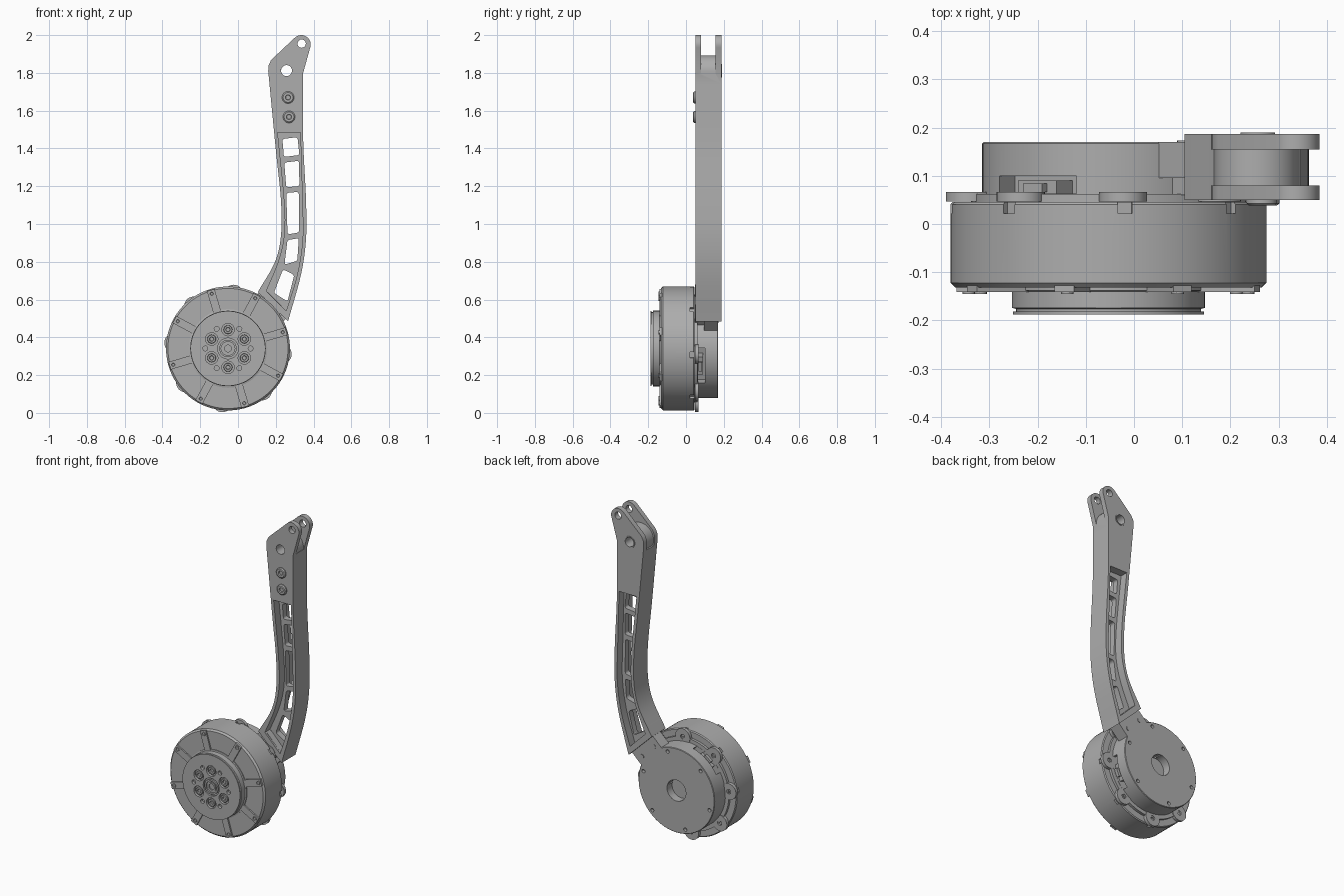
import bpy, bmesh, math
from mathutils import Matrix, Vector

if "Cube" in bpy.data.objects:
    bpy.data.objects.remove(bpy.data.objects["Cube"])

grey = bpy.data.materials.new("machined_grey")
grey.use_nodes = True
grey.diffuse_color = (0.42, 0.42, 0.42, 1)
grey.node_tree.nodes["Principled BSDF"].inputs["Base Color"].default_value = (0.42, 0.42, 0.42, 1)

CX, CZ = -0.053, 0.341      # motor axis
parts = []


def finish(name, bm):
    bmesh.ops.recalc_face_normals(bm, faces=bm.faces[:])
    mesh = bpy.data.meshes.new(name)
    bm.to_mesh(mesh)
    bm.free()
    mesh.materials.append(grey)
    ob = bpy.data.objects.new(name, mesh)
    bpy.context.scene.collection.objects.link(ob)
    parts.append(ob)
    return ob


def prism(name, pts, y0, y1, rounding=0):
    """Extrude an x-z outline along y, with optional rounded corners."""
    bm = bmesh.new()
    face = bm.faces.new([bm.verts.new((x, y0, z)) for x, z in pts])
    if rounding:
        bmesh.ops.bevel(bm, geom=bm.verts[:], offset=rounding, segments=4,
                        profile=0.5, affect='VERTICES')
        face = bm.faces[:][0]
    ext = bmesh.ops.extrude_face_region(bm, geom=[face], use_keep_orig=True)
    top = [v for v in ext["geom"] if isinstance(v, bmesh.types.BMVert)]
    bmesh.ops.translate(bm, verts=top, vec=(0, y1 - y0, 0))
    return finish(name, bm)


def lathe(name, profile, x=CX, z=CZ, steps=96):
    """Turn (radius, y) points round an axis parallel to y."""
    bm = bmesh.new()
    vs = [bm.verts.new((r, y, 0)) for r, y in profile]
    es = [bm.edges.new(p) for p in zip(vs, vs[1:])]
    bmesh.ops.spin(bm, geom=vs + es, axis=(0, 1, 0), cent=(0, 0, 0),
                   angle=math.tau, steps=steps, use_duplicate=False)
    bmesh.ops.remove_doubles(bm, verts=bm.verts[:], dist=1e-5)
    bmesh.ops.translate(bm, verts=bm.verts[:], vec=(x, 0, z))
    return finish(name, bm)


def pin(name, x, z, r, y0, y1, steps=24):
    return lathe(name, [(0, y0), (r, y0), (r, y1), (0, y1)], x, z, steps)


def polar(deg, r):
    a = math.radians(deg)
    return CX + r * math.cos(a), CZ + r * math.sin(a)


def radial_box(name, deg, r0, r1, width, y0, y1, rounding=0):
    a = math.radians(deg)
    d, s = Vector((math.cos(a), math.sin(a))), Vector((-math.sin(a), math.cos(a)))
    c = Vector((CX, CZ))
    pts = [c + d * r + s * w for r, w in ((r0, -width / 2), (r1, -width / 2),
                                         (r1, width / 2), (r0, width / 2))]
    return prism(name, pts, y0, y1, rounding)


def cut(target, cutters):
    for c in cutters:
        m = target.modifiers.new("cut", 'BOOLEAN')
        m.operation, m.solver, m.object = 'DIFFERENCE', 'EXACT', c
    bpy.context.view_layer.update()
    dg = bpy.context.evaluated_depsgraph_get()
    mesh = bpy.data.meshes.new_from_object(target.evaluated_get(dg))
    target.modifiers.clear()
    target.data = mesh
    for c in cutters:
        parts.remove(c)
        bpy.data.objects.remove(c)


def spline(pts, n=6):
    """Smooth open path through the points."""
    p = [Vector(q) for q in pts]
    p = [p[0] * 2 - p[1]] + p + [p[-1] * 2 - p[-2]]
    out = []
    for a, b, c, d in zip(p, p[1:], p[2:], p[3:]):
        for i in range(n):
            t = i / n
            out.append(0.5 * (2 * b + (c - a) * t + (2 * a - 5 * b + 4 * c - d) * t * t
                              + (3 * b - a - 3 * c + d) * t ** 3))
    return out + [p[-2]]


def arc(x, z, r, a0, a1, n=12):
    return [(x + r * math.cos(math.radians(a0 + (a1 - a0) * i / n)),
             z + r * math.sin(math.radians(a0 + (a1 - a0) * i / n))) for i in range(n + 1)]


# Arm: solid outline, then pockets, windows, fork slot and pin holes
left = spline([(0.105, 0.64), (0.196, 0.80), (0.228, 0.945), (0.227, 1.13), (0.2, 1.395), (0.16, 1.81)])
right = spline([(0.345, 1.80), (0.345, 1.45), (0.36, 1.13), (0.36, 0.92), (0.333, 0.73), (0.265, 0.485)])
tip = arc(0.335, 1.95, 0.05, 130, -20)
shoulder = [(0.162, 1.84), (0.175, 1.868)]
arm = prism("arm", left + shoulder + tip + right, 0.05, 0.187)

pocket = (spline([(0.15, 0.645), (0.215, 0.80), (0.247, 0.945), (0.245, 1.13), (0.21, 1.485)])
          + spline([(0.33, 1.485), (0.34, 1.13), (0.342, 0.92), (0.313, 0.73), (0.255, 0.54)]))
windows = [
    [(0.235, 1.45), (0.315, 1.46), (0.325, 1.365), (0.243, 1.355)],
    [(0.245, 1.325), (0.323, 1.335), (0.325, 1.20), (0.255, 1.195)],
    [(0.256, 1.165), (0.322, 1.17), (0.323, 0.955), (0.262, 0.945)],
    [(0.262, 0.915), (0.322, 0.925), (0.314, 0.805), (0.246, 0.785)],
    [(0.238, 0.76), (0.298, 0.73), (0.262, 0.59), (0.19, 0.635)],
]
slot = arc(0.255, 1.805, 0.088, 200, -5, 24) + [(0.5, 1.797), (0.5, 2.1), (0.1, 2.1), (0.1, 1.775)]
cut(arm, [prism("pocket_cutter", pocket, 0.0, 0.1), prism("pocket_cutter", pocket, 0.137, 0.25),
          prism("slot_cutter", slot, 0.08, 0.155),
          pin("hole_cutter", 0.257, 1.812, 0.029, 0, 0.3), pin("hole_cutter", 0.337, 1.955, 0.022, 0, 0.3)]
    + [prism("window_cutter", w, 0, 0.3, 0.012) for w in windows])

# Arm bolts and rear pin collar
for x, z in ((0.265, 1.67), (0.27, 1.567)):
    lathe("arm_bolt", [(0, 0.046), (0.012, 0.046), (0.014, 0.038), (0.026, 0.038),
                       (0.032, 0.043), (0.032, 0.06), (0, 0.06)], x, z, 32)
lathe("pin_collar", [(0.029, 0.18), (0.029, 0.19), (0.036, 0.19), (0.036, 0.18), (0.029, 0.18)], 0.257, 1.812, 32)

# Motor drum with clip notches round the rear rim
drum = lathe("motor_drum", [(0, -0.132), (0.318, -0.132), (0.328, -0.122), (0.328, 0.04),
                            (0.323, 0.046), (0, 0.046)])
lug_angles = [84 + 45 * i for i in range(8)]
cut(drum, [radial_box("clip_cutter", a, 0.315, 0.36, 0.03, 0.022, 0.06) for a in lug_angles])

# Raised radial strips with screws on the front
for i in range(8):
    a = 16.5 + 45 * i
    radial_box("front_strip", a, 0.19, 0.322, 0.042, -0.141, -0.125)
    x, z = polar(a, 0.302)
    lathe("strip_screw", [(0, -0.141), (0.007, -0.141), (0.009, -0.145), (0.013, -0.145),
                          (0.013, -0.13), (0, -0.13)], x, z, 16)

# Output hub, grooved on its side and drilled on its face
hub = lathe("output_hub", [(0, -0.12), (0.208, -0.12), (0.208, -0.138), (0.2, -0.14), (0.2, -0.174),
                           (0.192, -0.176), (0.192, -0.182), (0.198, -0.182), (0.198, -0.188), (0, -0.188)])
drills = [pin("centre_cutter", CX, CZ, 0.055, -0.2, -0.176, 48)]
for i in range(6):
    x, z = polar(30 + 60 * i, 0.1)
    drills.append(pin("bolt_cutter", x, z, 0.033, -0.2, -0.172))
    x, z = polar(60 * i, 0.12)
    drills.append(pin("dowel_cutter", x, z, 0.013, -0.2, -0.17, 16))
cut(hub, drills)
for i in range(6):
    x, z = polar(30 + 60 * i, 0.1)
    lathe("hub_bolt", [(0, -0.178), (0.01, -0.178), (0.012, -0.186), (0.021, -0.186),
                       (0.023, -0.184), (0.023, -0.165), (0, -0.165)], x, z, 24)
lathe("hub_centre", [(0, -0.178), (0.018, -0.178), (0.018, -0.186), (0.028, -0.186), (0.028, -0.18),
                     (0.036, -0.18), (0.036, -0.188), (0.046, -0.188), (0.046, -0.17), (0, -0.17)], steps=48)

# Rear flange with screw lugs
lathe("rear_flange", [(0, 0.04), (0.285, 0.04), (0.285, 0.062), (0, 0.062)])
for a in lug_angles:
    x, z = polar(a, 0.289)
    lathe("flange_lug", [(0, 0.055), (0.014, 0.055), (0.014, 0.066), (0.05, 0.066),
                         (0.05, 0.047), (0, 0.047)], x, z, 32)

# Rear housing with centre bore, screw holes and two connector pockets
housing = lathe("rear_housing", [(0, 0.05), (0.262, 0.05), (0.262, 0.167), (0.259, 0.17), (0, 0.17)])
connector_angles = (127, -22)
bores = [pin("bore_cutter", CX, CZ, 0.065, 0.12, 0.2, 48)]
for i in range(6):
    x, z = polar(15 + 60 * i, 0.235)
    bores.append(pin("screw_cutter", x, z, 0.011, 0.15, 0.2, 16))
bores += [radial_box("connector_cutter", a, 0.19, 0.3, 0.2, 0.063, 0.1) for a in connector_angles]
cut(housing, bores)
for a in connector_angles:
    radial_box("connector_body", a, 0.18, 0.245, 0.1, 0.06, 0.09)
    radial_box("connector_plug", a, 0.2, 0.262, 0.05, 0.066, 0.084)

# Neck joining the housing to the arm, with a clamp block and screws
NECK = 44
radial_box("neck", NECK, 0.15, 0.345, 0.2, 0.095, 0.17)
radial_box("neck_tongue", NECK, 0.2, 0.36, 0.14, 0.06, 0.12)
for off in (-12, 12):
    x, z = polar(NECK + off, 0.28)
    pin("neck_screw", x, z, 0.014, 0.16, 0.173, 16)

# Shade curved faces smooth, keep machined edges sharp
bpy.ops.object.select_all(action='DESELECT')
for ob in parts:
    ob.select_set(True)
bpy.context.view_layer.objects.active = arm
bpy.ops.object.shade_smooth_by_angle(angle=math.radians(30))
